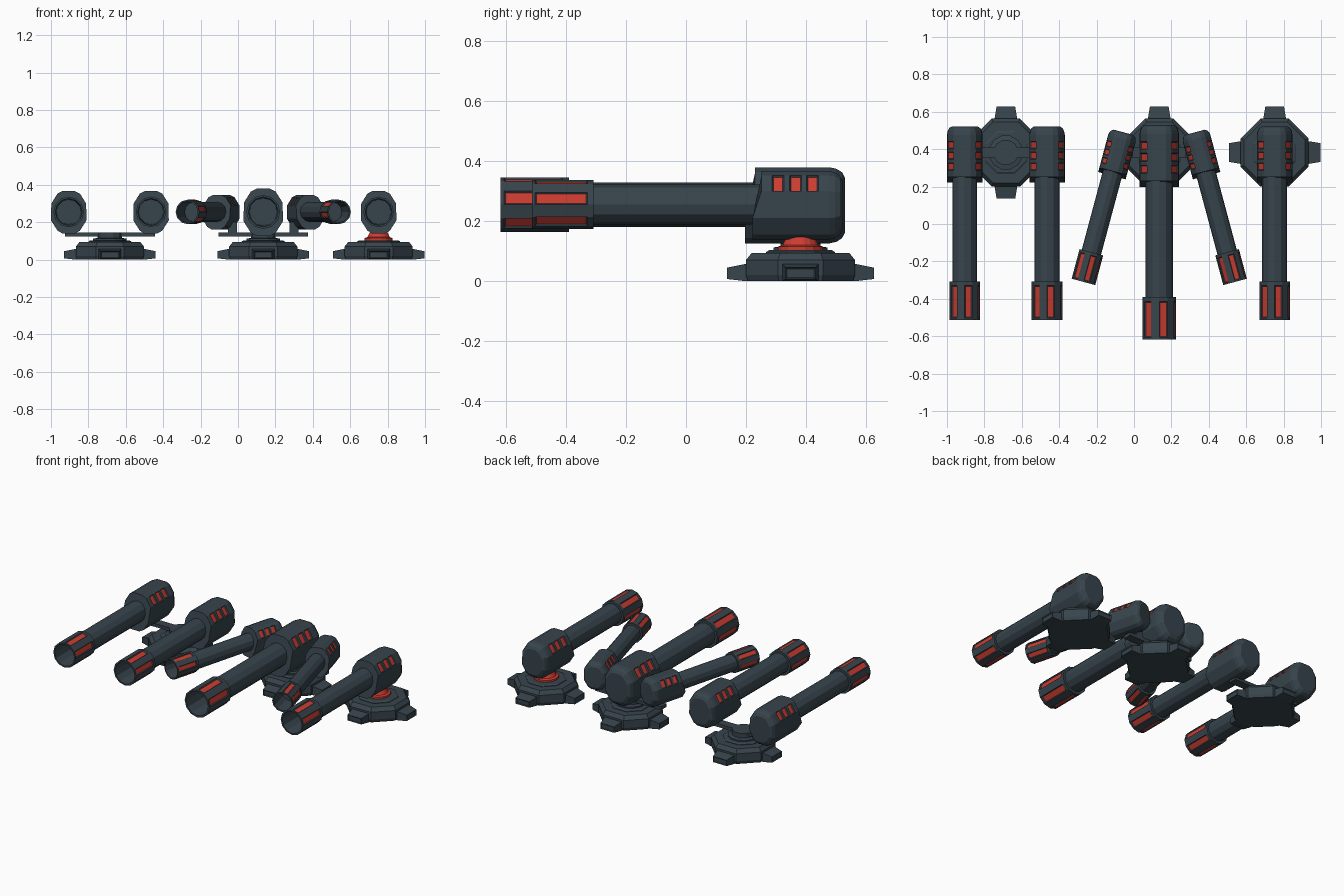
import bpy, bmesh
from math import cos, sin, pi, radians
from mathutils import Matrix, Vector

if "Cube" in bpy.data.objects:
    bpy.data.objects.remove(bpy.data.objects["Cube"])


def material(name, color):
    m = bpy.data.materials.new(name)
    m.use_nodes = True
    m.diffuse_color = (*color, 1)
    m.node_tree.nodes["Principled BSDF"].inputs["Base Color"].default_value = (*color, 1)
    return m


SLATE = material("dark slate", (0.038, 0.058, 0.072))
RED = material("signal red", (0.6, 0.045, 0.03))


def finish(bm, name, mats, matrix=Matrix()):
    bm.transform(matrix)
    bmesh.ops.recalc_face_normals(bm, faces=bm.faces)
    mesh = bpy.data.meshes.new(name)
    bm.to_mesh(mesh)
    bm.free()
    for m in mats:
        mesh.materials.append(m)
    ob = bpy.data.objects.new(name, mesh)
    bpy.context.collection.objects.link(ob)
    return ob


def loft(sections):
    """Skin a row of equal-length point loops and cap both ends."""
    bm = bmesh.new()
    rings = [[bm.verts.new(p) for p in s] for s in sections]
    n = len(rings[0])
    for a, b in zip(rings, rings[1:]):
        for i in range(n):
            j = (i + 1) % n
            bm.faces.new((a[i], a[j], b[j], b[i]))
    bm.faces.new(rings[0])
    bm.faces.new(rings[-1])
    bmesh.ops.recalc_face_normals(bm, faces=bm.faces)
    return bm


def recess(bm, faces, width, depth, index):
    """Sink a panel into each face and colour its floor."""
    if faces:
        bmesh.ops.inset_individual(bm, faces=faces, thickness=width, depth=-depth)
    for f in faces:
        f.material_index = index


def stack(name, x, y, rings, sides, mat):
    """Upright turned part from (radius, height) pairs, flats facing the axes."""
    k = 1 / cos(pi / sides)
    sections = [[(x + r * k * cos((i + 0.5) * 2 * pi / sides),
                  y + r * k * sin((i + 0.5) * 2 * pi / sides), z)
                 for i in range(sides)] for r, z in rings]
    return finish(loft(sections), name, [mat])


def box(name, lo, hi):
    bm = bmesh.new()
    bmesh.ops.create_cube(bm, size=1)
    lo, hi = Vector(lo), Vector(hi)
    return finish(bm, name, [SLATE],
                  Matrix.Translation((lo + hi) / 2) @ Matrix.Diagonal((*(hi - lo), 1)))


# Housing cross-section, mirrored to a closed outline
HALF = [(0.032, 0.112), (0.06, 0.098), (0.093, 0.045),
        (0.095, -0.045), (0.06, -0.1), (0.032, -0.116)]
OUTLINE = HALF + [(-x, z) for x, z in reversed(HALF)]
WINDOWS = [(-0.095, -0.055), (-0.036, 0.004), (0.02, 0.06)]


def gun(label, x, y, scale=1, turn=0):
    place = (Matrix.Translation((x, y, 0.255)) @ Matrix.Rotation(radians(turn), 4, 'Z')
             @ Matrix.Scale(scale, 4))

    # Housing: lower lip reaches forward, rear end rounded, red side windows
    front = [(px, -0.13 if pz > 0.02 else -0.16, pz) for px, pz in OUTLINE]
    ends = [(e, 1) for pair in WINDOWS for e in pair]
    ends += [(0.095, 1), (0.115, 0.96), (0.131, 0.87), (0.14, 0.72)]
    bm = loft([front] + [[(px * k, e, pz * k) for px, pz in OUTLINE] for e, k in ends])
    windows = []
    for f in bm.faces:
        c = f.calc_center_median()
        if 0.06 < c.z < 0.08 and any(abs(c.y - (a + b) / 2) < 0.005 for a, b in WINDOWS):
            windows.append(f)
    recess(bm, windows, 0.006, 0.006, 1)
    finish(bm, label + "_housing", [SLATE, RED], place)

    # Barrel: open bore, wider muzzle with six red slots
    profile = [(-0.72, 0.066), (-0.895, 0.071), (-0.895, 0.081), (-0.885, 0.081),
               (-0.71, 0.081), (-0.69, 0.081), (-0.69, 0.066), (-0.1, 0.066)]
    bm = loft([[(r * sin(i * pi / 6) / cos(pi / 24), e, r * cos(i * pi / 6) / cos(pi / 24))
                for i in range(12)] for e, r in profile])
    slots = []
    for f in bm.faces:
        c = f.calc_center_median()
        side = Vector((c.x, 0, c.z))
        if abs(c.y + 0.7975) < 0.005 and side.length > 0.075:
            # alternate facets, starting just right of the top
            if any(side.normalized().dot((sin(a), 0, cos(a))) > 0.99
                   for a in [pi / 12 + k * pi / 3 for k in range(6)]):
                slots.append(f)
    recess(bm, slots, 0.007, 0.005, 1)
    finish(bm, label + "_barrel", [SLATE, RED], place)


def base(label, x, y):
    # Octagonal plinth with a bevelled top and a raised ring
    stack(label + "_base", x, y, [(0.175, 0), (0.182, 0.02), (0.182, 0.07), (0.163, 0.094)], 8, SLATE)
    stack(label + "_base_ring", x, y, [(0.115, 0.085), (0.115, 0.097), (0.105, 0.103)], 8, SLATE)
    # Four tapering feet with sunken end panels
    for k in range(4):
        sections = [[(-w, d, lo), (w, d, lo), (w, d, hi), (-w, d, hi)]
                    for d, w, lo, hi in [(0.15, 0.06, 0, 0.058), (0.185, 0.06, 0, 0.057),
                                         (0.245, 0.05, 0.007, 0.045)]]
        bm = loft(sections)
        recess(bm, [f for f in bm.faces if f.calc_center_median().y > 0.24], 0.007, 0.005, 0)
        finish(bm, label + "_foot", [SLATE],
               Matrix.Translation((x, y, 0)) @ Matrix.Rotation(k * pi / 2, 4, 'Z'))


def hub(label, x, y):
    stack(label + "_hub", x, y, [(0.09, 0.095), (0.09, 0.112), (0.066, 0.116), (0.066, 0.146)],
          12, SLATE)


Y = 0.382

# Twin turret
base("twin", -0.685, Y)
hub("twin", -0.685, Y)
box("twin_crossbar", (-0.925, Y - 0.028, 0.124), (-0.445, Y + 0.028, 0.146))
gun("twin_right", -0.905, Y)
gun("twin_left", -0.465, Y)

# Triple turret with two splayed outer guns
MID = 0.135
base("triple", MID, Y)
hub("triple", MID, Y)
box("triple_crossbar", (MID - 0.24, Y - 0.028, 0.124), (MID + 0.24, Y + 0.028, 0.146))
gun("triple_centre", MID, 0.375, 1.11)
for name, s in (("triple_right", -1), ("triple_left", 1)):
    xs = sorted((MID + s * 0.14, MID + s * 0.188))
    box(name + "_bracket", (xs[0], Y - 0.028, 0.13), (xs[1], Y + 0.028, 0.2))
    gun(name, MID + s * 0.22, Y, 0.8, s * 15)

# Single turret on a red swivel joint
base("single", 0.752, Y)
stack("single_swivel", 0.752, Y, [(0.075, 0.095), (0.075, 0.115), (0.06, 0.12), (0.045, 0.15)],
      16, RED)
gun("single", 0.752, Y)
